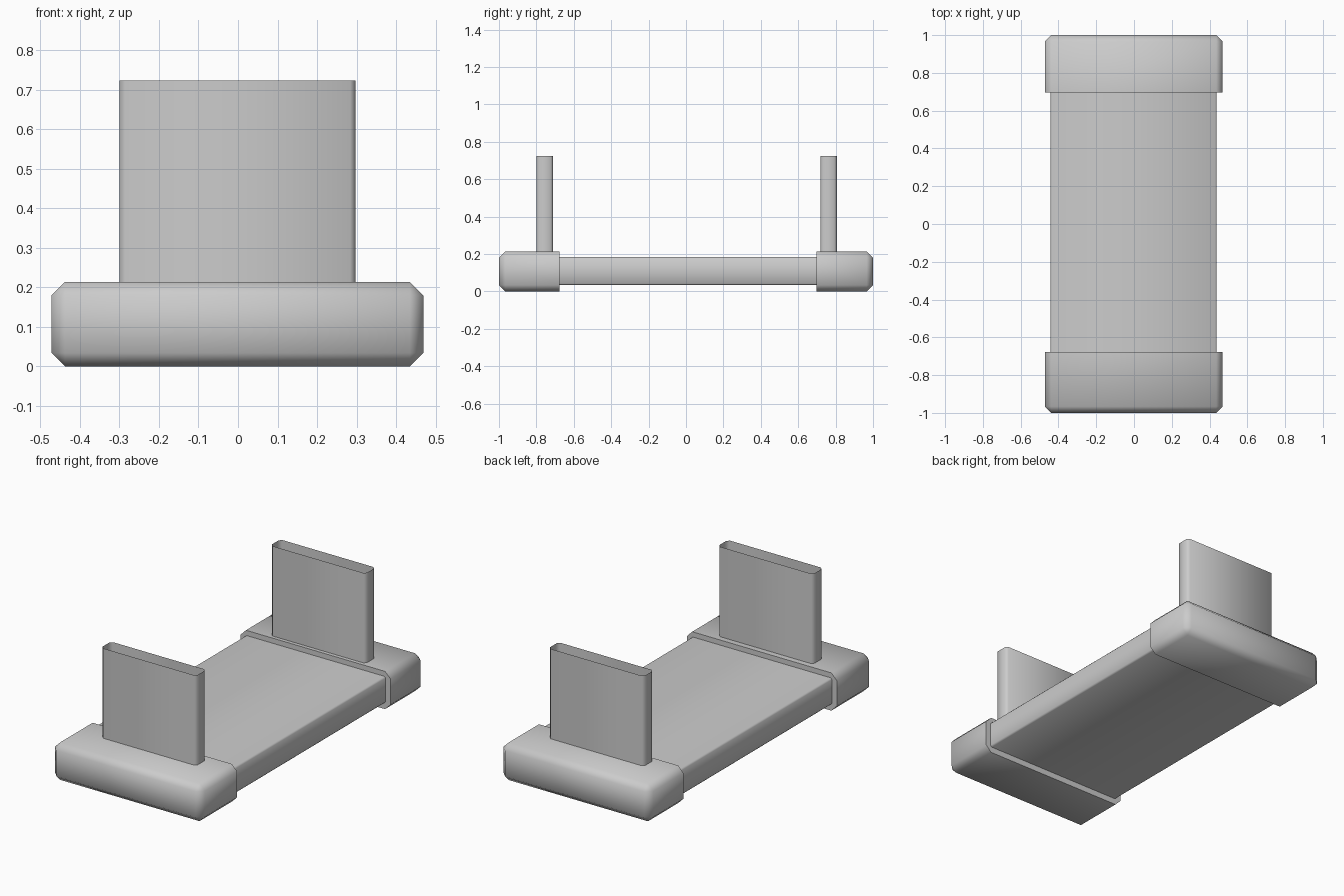
import bpy, bmesh

if "Cube" in bpy.data.objects:
    bpy.data.objects.remove(bpy.data.objects["Cube"])


def block(name, x, y, z, bevel, flat=(), drop=(), angle=50):
    """Box from (min, max) ranges with a chamfer.
    Edges around the 'flat' sides stay sharp; 'drop' sides are left open.
    Sides are (axis, sign) pairs."""
    bm = bmesh.new()
    bmesh.ops.create_cube(bm, size=1)
    for v in bm.verts:
        v.co = [r[0] if c < 0 else r[1] for c, r in zip(v.co, (x, y, z))]
    bm.normal_update()

    def on(face, sides):
        return any(face.normal[a] * s > 0.9 for a, s in sides)

    edges = [e for e in bm.edges if not any(on(f, flat) for f in e.link_faces)]
    bmesh.ops.bevel(bm, geom=edges, offset=bevel, segments=1, affect='EDGES')
    bm.normal_update()
    bmesh.ops.delete(bm, geom=[f for f in bm.faces if on(f, drop)], context='FACES')
    mesh = bpy.data.meshes.new(name)
    bm.to_mesh(mesh)
    bm.free()
    mesh.shade_smooth()
    mesh.set_sharp_from_angle(angle=angle * 3.14159 / 180)
    obj = bpy.data.objects.new(name, mesh)
    bpy.context.collection.objects.link(obj)
    return obj


# Flat deck between the two end caps
deck_ends = ((1, -1), (1, 1))
block("deck", (-0.442, 0.438), (-0.68, 0.70), (0.034, 0.185), 0.008,
      flat=deck_ends, drop=deck_ends)

# Chamfered end caps, flat on the side facing the deck
block("front_end_cap", (-0.472, 0.469), (-1.0, -0.677), (0, 0.214), 0.034,
      flat=((1, 1),))
block("back_end_cap", (-0.472, 0.469), (0.697, 1.0), (0, 0.214), 0.034,
      flat=((1, -1),))

# Thin upright sleeves, open at the top
sleeve_ends = ((2, -1), (2, 1))
for name, y in (("front_upright", (-0.80, -0.71)), ("back_upright", (0.718, 0.807))):
    block(name, (-0.30, 0.298), y, (0.205, 0.724), 0.014,
          flat=sleeve_ends, drop=sleeve_ends)
